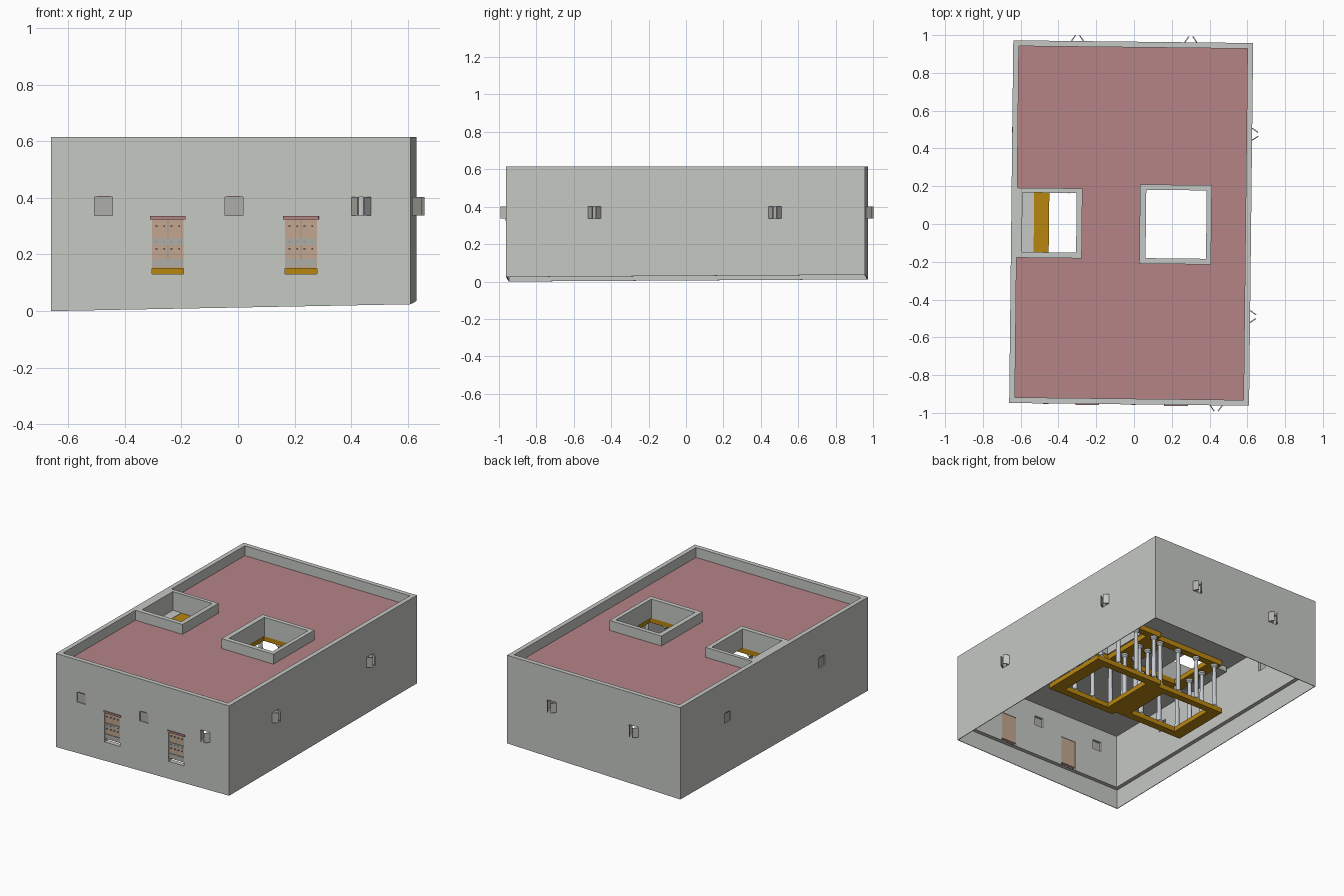
import bpy, bmesh, math
from mathutils import Matrix, Vector

if "Cube" in bpy.data.objects:
    bpy.data.objects.remove(bpy.data.objects["Cube"])

def material(name, rgb):
    m = bpy.data.materials.new(name)
    m.diffuse_color = (*rgb, 1)
    m.use_nodes = True
    m.node_tree.nodes["Principled BSDF"].inputs["Base Color"].default_value = m.diffuse_color
    return m

GREY = material("plaster grey", (0.56, 0.58, 0.55))
RED = material("roof red", (0.46, 0.23, 0.24))
GOLD = material("ochre gold", (0.48, 0.238, 0.005))
PALE = material("column grey", (0.56, 0.59, 0.62))
TAN = material("door tan", (0.54, 0.38, 0.27))
SHUT = material("shutter grey", (0.42, 0.42, 0.39))
IRON = material("iron grey", (0.30, 0.31, 0.31))

TURN = Matrix.Rotation(-0.0113, 4, 'Z')      # the house sits slightly turned
X0, X1, Y0, Y1, TOP, FLOOR = -0.65, 0.62, -0.955, 0.965, 0.615, 0.13

def add(name, bm, *mats):
    bmesh.ops.recalc_face_normals(bm, faces=bm.faces)
    me = bpy.data.meshes.new(name)
    bm.to_mesh(me)
    bm.free()
    for m in mats:
        me.materials.append(m)
    o = bpy.data.objects.new(name, me)
    bpy.context.collection.objects.link(o)
    o.matrix_world = TURN
    return o

def cube(bm, x0, x1, y0, y1, z0, z1, m=Matrix()):
    s = Matrix.Translation(((x0+x1)/2, (y0+y1)/2, (z0+z1)/2)) @ Matrix.Diagonal((x1-x0, y1-y0, z1-z0, 1))
    bmesh.ops.create_cube(bm, size=1, matrix=m @ s)

def box(name, mat, *dims, m=Matrix()):
    bm = bmesh.new()
    cube(bm, *dims, m)
    return add(name, bm, mat)

def rings(name, mat, loops, ground=False):
    """Closed rectangular rim: loops are (x0, x1, y0, y1, z)."""
    bm = bmesh.new()
    rows = []
    for x0, x1, y0, y1, z in loops:
        row = []
        for x, y in ((x0, y0), (x1, y0), (x1, y1), (x0, y1)):
            zz = 0.019*(x - X0) + 0.006*(y - Y0) if ground and z == 0 else z
            row.append(bm.verts.new((x, y, zz)))
        rows.append(row)
    for i, a in enumerate(rows):
        b = rows[(i + 1) % len(rows)]
        for k in range(4):
            j = (k + 1) % 4
            bm.faces.new((a[k], a[j], b[j], b[k]))
    return add(name, bm, mat)

def frame(name, mat, outer, inner, z0, z1):
    return rings(name, mat, [(*outer, z0), (*outer, z1), (*inner, z1), (*inner, z0)])

def cut(obj, bm):
    cutter = add("opening_cutter", bm)
    cutter.hide_render = True
    mod = obj.modifiers.new("openings", 'BOOLEAN')
    mod.operation, mod.solver, mod.object = 'DIFFERENCE', 'EXACT', cutter
    bpy.context.view_layer.update()
    me = bpy.data.meshes.new_from_object(obj.evaluated_get(bpy.context.evaluated_depsgraph_get()))
    obj.modifiers.clear()
    obj.data = me
    bpy.data.objects.remove(cutter)

# Wall frames: x along the wall, -y outward
def wall(x, y, quarter):
    return Matrix.Translation((x, y, 0)) @ Matrix.Rotation(quarter*math.pi/2, 4, 'Z')

doors = [wall(x, Y0, 0) for x in (-0.237, 0.233)]
closed = [wall(-0.464, Y0, 0), wall(-0.004, Y0, 0), wall(X0, 0.483, 3), wall(X0, -0.483, 3)]
opened = [wall(0.446, Y0, 0), wall(X1, -0.483, 1), wall(X1, 0.482, 1),
          wall(-0.31, Y1, 2), wall(0.29, Y1, 2)]

# Outer walls, thick above the floor line and a thin skirt below
def inset(d):
    return X0 + d, X1 - d, Y0 + d, Y1 - d

walls = rings("outer_walls", GREY, [(*inset(0), 0), (*inset(0), TOP), (*inset(.03), TOP),
                                    (*inset(.03), FLOOR), (*inset(.004), FLOOR), (*inset(.004), 0)], True)
bm = bmesh.new()
for m in doors:
    cube(bm, -.056, .056, -.02, .05, FLOOR + .0005, .33, m)
for m in closed + opened:
    cube(bm, -.032, .032, -.02, .05, .338, .402, m)
cut(walls, bm)

# Doors with bands, stile, studs and a red lintel
for i, m in enumerate(doors):
    box(f"door_panel_{i}", TAN, -.056, .056, .005, .027, .15, .33, m=m)
    box(f"door_lintel_{i}", RED, -.063, .063, -.006, .001, .324, .336, m=m)
    for z in (.172, .245):
        box(f"door_band_{i}", SHUT, -.054, .054, .001, .006, z - .012, z + .012, m=m)
    bm = bmesh.new()
    cube(bm, -.0015, .0015, .003, .006, .152, .328, m)
    for x in (-.04, -.013, .013, .04):
        for z in (.22, .245, .30):
            cube(bm, x - .003, x + .003, -.002, .006, z - .003, z + .003, m)
    add(f"door_studs_{i}", bm, IRON)

# Windows: closed panels, or pairs of half-open shutters
for i, m in enumerate(closed):
    box(f"closed_shutter_{i}", SHUT, -.032, .032, .006, .014, .338, .402, m=m)
    box(f"window_lintel_{i}", RED, -.022, .022, -.002, .002, .402, .407, m=m)
for i, m in enumerate(opened):
    for s in (-1, 1):
        h = m @ Matrix.Translation((s*.032, 0, 0)) @ Matrix.Rotation(s*math.radians(55), 4, 'Z')
        a, b = sorted((0, -s*.038))
        box(f"open_shutter_{i}", SHUT if s < 0 else GREY, a, b, -.003, .003, .338, .402, m=h)

# Flat roof, red on top, pierced by two light wells
W_OUT, W_IN = (-.625, -.275, -.185, .185), (-.592, -.305, -.155, .16)
E_OUT, E_IN = (.03, .41, -.21, .21), (.063, .383, -.18, .182)
roof = box("roof_slab", GREY, *inset(.029), .49, .55)
roof.data.materials.append(RED)
for p in roof.data.polygons:
    p.material_index = 1 if p.normal.z > .5 else 0
bm = bmesh.new()
for o in (W_IN, E_IN):
    cube(bm, *o, .4, .7)
cut(roof, bm)
frame("west_well_rim", GREY, W_OUT, W_IN, .491, TOP)
frame("east_well_rim", GREY, E_OUT, E_IN, .491, TOP)
box("west_well_ledge", GREY, -.6, -.53, -.16, .165, .455, .492)

# Colonnades: gold plinth and beam frames around each well
WF, WH = (-.53, -.02, -.205, .205), (-.45, -.10, -.155, .16)
EF, EH = (-.02, .48, -.235, .235), (.055, .395, -.185, .188)
for part, z0, z1 in (("plinth", .12, .152), ("beam", .456, .49)):
    frame("west_" + part, GOLD, WF, WH, z0, z1)
    frame("east_" + part, GOLD, EF, EH, z0, z1)

# One turned column, shared by all positions
profile = [(.022, .152), (.022, .162), (.015, .170), (.012, .435), (.022, .445), (.022, .456)]
bm = bmesh.new()
N = 12
rows = [[bm.verts.new((r*math.cos(k*math.tau/N), r*math.sin(k*math.tau/N), z)) for k in range(N)]
        for r, z in profile]
for a, b in zip(rows, rows[1:]):
    for k in range(N):
        bm.faces.new((a[k], a[(k+1) % N], b[(k+1) % N], b[k]))
bm.faces.new(rows[0])
bm.faces.new(rows[-1])
column = add("column", bm, PALE)
spots = []
for x0, x1, y in ((-.49, -.06, .18), (.015, .437, .211)):
    for i in range(4):
        for j in range(4):
            if i in (0, 3) or j in (0, 3):
                spots.append((x0 + (x1 - x0)*i/3, -y + 2*y*j/3, 0))
for i, s in enumerate(spots):
    o = column if i == 0 else column.copy()
    if i:
        bpy.context.collection.objects.link(o)
    o.matrix_world = TURN @ Matrix.Translation(s)
